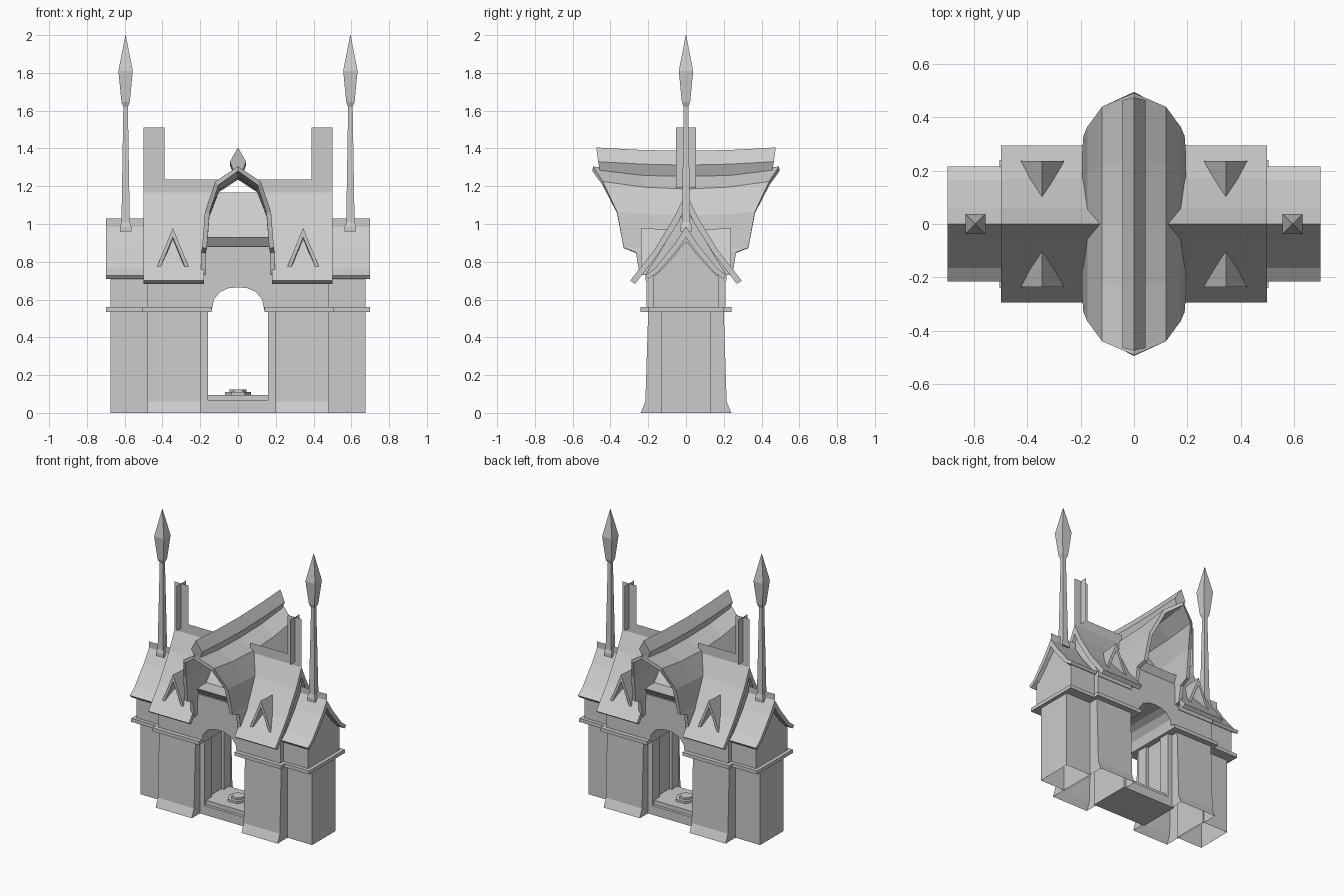
import bpy, bmesh

if "Cube" in bpy.data.objects:
    bpy.data.objects.remove(bpy.data.objects["Cube"])

def make(name, verts, faces, mirror="", solid=0):
    me = bpy.data.meshes.new(name)
    me.from_pydata(verts, [], faces)
    bm = bmesh.new()
    bm.from_mesh(me)
    bmesh.ops.recalc_face_normals(bm, faces=bm.faces)
    bm.to_mesh(me)
    bm.free()
    ob = bpy.data.objects.new(name, me)
    bpy.context.collection.objects.link(ob)
    if solid:
        m = ob.modifiers.new("thickness", 'SOLIDIFY')
        m.thickness, m.offset = solid, -1
    if mirror:
        m = ob.modifiers.new("mirror", 'MIRROR')
        m.use_axis = ['X' in mirror, 'Y' in mirror, False]
    return ob

def loft(name, rings, mirror="", bottom=True, top=True):
    n = len(rings[0])
    verts = [v for r in rings for v in r]
    faces = [(k*n+i, k*n+(i+1) % n, (k+1)*n+(i+1) % n, (k+1)*n+i)
             for k in range(len(rings)-1) for i in range(n)]
    if bottom:
        faces.append(tuple(range(n)))
    if top:
        faces.append(tuple(range(len(verts)-n, len(verts))))
    return make(name, verts, faces, mirror)

def rect(x0, x1, y, z):
    return [(x0, -y, z), (x1, -y, z), (x1, y, z), (x0, y, z)]

def block(name, x0, x1, y, z0, z1, mirror="X", bottom=True):
    return loft(name, [rect(x0, x1, y, z0), rect(x0, x1, y, z1)], mirror, bottom)

def along_x(name, pts, x0, x1, mirror="X"):
    return loft(name, [[(x, y, z) for y, z in pts] for x in (x0, x1)], mirror)

def sym(half):
    # full outline from a half outline that starts and ends on the centre line
    return half + [(-a, z) for a, z in reversed(half) if a > 0]

# piers, open underneath
loft("inner_pier", [rect(.195, .48, y, z) for y, z in ((.24, 0), (.215, .06), (.2, .54))],
     "X", bottom=False)
block("outer_pier", .47, .675, .13, 0, .54, bottom=False)
for y0, y1, x in ((.07, .15, .16), (0, .07, .18)):
    loft("door_jamb", [[(x, y0, z), (.21, y0, z), (.21, y1, z), (x, y1, z)] for z in (0, .54)], "XY")

# string course ledges and upper blocks
block("inner_ledge", .14, .505, .24, .535, .56)
block("outer_ledge", .49, .7, .2, .535, .56)
block("outer_upper_block", .47, .675, .175, .55, .73)

# arched wall over the passage
arch = [(0, .665), (.05, .66), (.095, .64), (.128, .6), (.14, .54),
        (.48, .54), (.48, .72), (.185, .72), (.185, .88), (0, .88)]
outline = sym(arch)
loft("arch_wall", [[(x, y, z) for x, z in outline] for y in (-.21, .21)])
loft("inner_beam", [rect(-.18, .18, .2, .88), rect(-.18, .18, .235, .93)])

# concave roofs: outer and inner slope outlines as (y, z)
main_roof = [(0, 1.167), (.06, 1.04), (.17, .86), (.295, .7),
             (.27, .682), (.148, .84), (.04, 1.01), (0, 1.1)]
low_roof = [(0, .985), (.06, .895), (.165, .765), (.215, .728),
            (.2, .71), (.148, .745), (.04, .87), (0, .93)]
along_x("main_roof", sym(main_roof), .18, .5)
along_x("outer_roof", sym(low_roof), .49, .7)
along_x("main_roof_centre", sym([(0, 1.167), (.06, 1.04), (.13, .925), (0, .925)]), -.18, .18, "")
along_x("main_gable", sym([(0, 1.08), (.14, .85), (.215, .73), (.215, .7), (0, .7)]), .2, .48)
along_x("outer_gable", sym([(0, .91), (.1, .79), (.17, .72), (0, .72)]), .49, .675)

# thin ridge fins and crossed chimney planes
for name, x0, x1, z0, z1 in (("main_ridge_fin", .1, .5, 1.15, 1.235),
                             ("outer_ridge_fin", .49, .7, .97, 1.03),
                             ("chimney_plane", .39, .5, 1.15, 1.51)):
    make(name, [(x0, 0, z0), (x1, 0, z0), (x1, 0, z1), (x0, 0, z1)], [(0, 1, 2, 3)], "X")
make("chimney_cross_plane", [(.447, -.052, 1.19), (.447, .052, 1.19),
     (.447, .052, 1.51), (.447, -.052, 1.51)], [(0, 1, 2, 3)], "X")

# small A-shaped roof dormers
dx = .345
a_shape = [(-.085, .77), (0, .98), (.085, .77), (.066, .77), (0, .93), (-.066, .77)]
loft("roof_dormer", [[(dx+x, -.237, z) for x, z in a_shape],
     [(dx+x*s, -.237+(z-.765)*.64, z-.01) for (x, z), s in zip(a_shape, (1,)*6)]], "XY")

# central barrel roof: half profile (x, z, end y, sag), curved down at mid length
prof = [(0, 1.305, .492, .045), (.12, 1.225, .44, .04), (.175, 1.065, .365, .02),
        (.19, .875, .33, 0), (.195, .85, .265, 0), (.195, .73, .245, 0)]
full = [(-x, z, e, s) for x, z, e, s in reversed(prof[1:])] + prof
ts = (-1, -.5, 0, .5, 1)
n = len(full)
make("barrel_roof",
     [(x, t*e, z-s*(1-t*t)) for t in ts for x, z, e, s in full],
     [(k*n+i, k*n+i+1, (k+1)*n+i+1, (k+1)*n+i) for k in range(len(ts)-1) for i in range(n-1)],
     solid=.025)

# ridge beam on the barrel roof
loft("barrel_ridge_beam",
     [[(0, t*.475, 1.405-d), (.043, t*.465, 1.33-d), (.02, t*.455, 1.27-d),
       (-.02, t*.455, 1.27-d), (-.043, t*.465, 1.33-d)]
      for t, d in ((-1, 0), (-.5, .013), (0, .018), (.5, .013), (1, 0))])

# spear finials, four-sided
sx = .595
loft("spear_finial", [rect(sx-r, sx+r, r, z) for r, z in
     ((.03, .96), (.03, .985), (.022, 1.01), (.012, 1.62), (.022, 1.645),
      (.038, 1.81), (.001, 2.0))], "X")

# threshold and hexagonal plinth
block("threshold", -.2, .2, .15, 0, .065, "")
block("threshold_step", -.195, .195, .13, .065, .095, "")
for r, z0, z1 in ((.07, .095, .11), (.045, .11, .125)):
    hexa = [(1, 0), (.5, .87), (-.5, .87), (-1, 0), (-.5, -.87), (.5, -.87)]
    loft("floor_plinth", [[(x*r, y*r, z) for x, y in hexa] for z in (z0, z1)])
